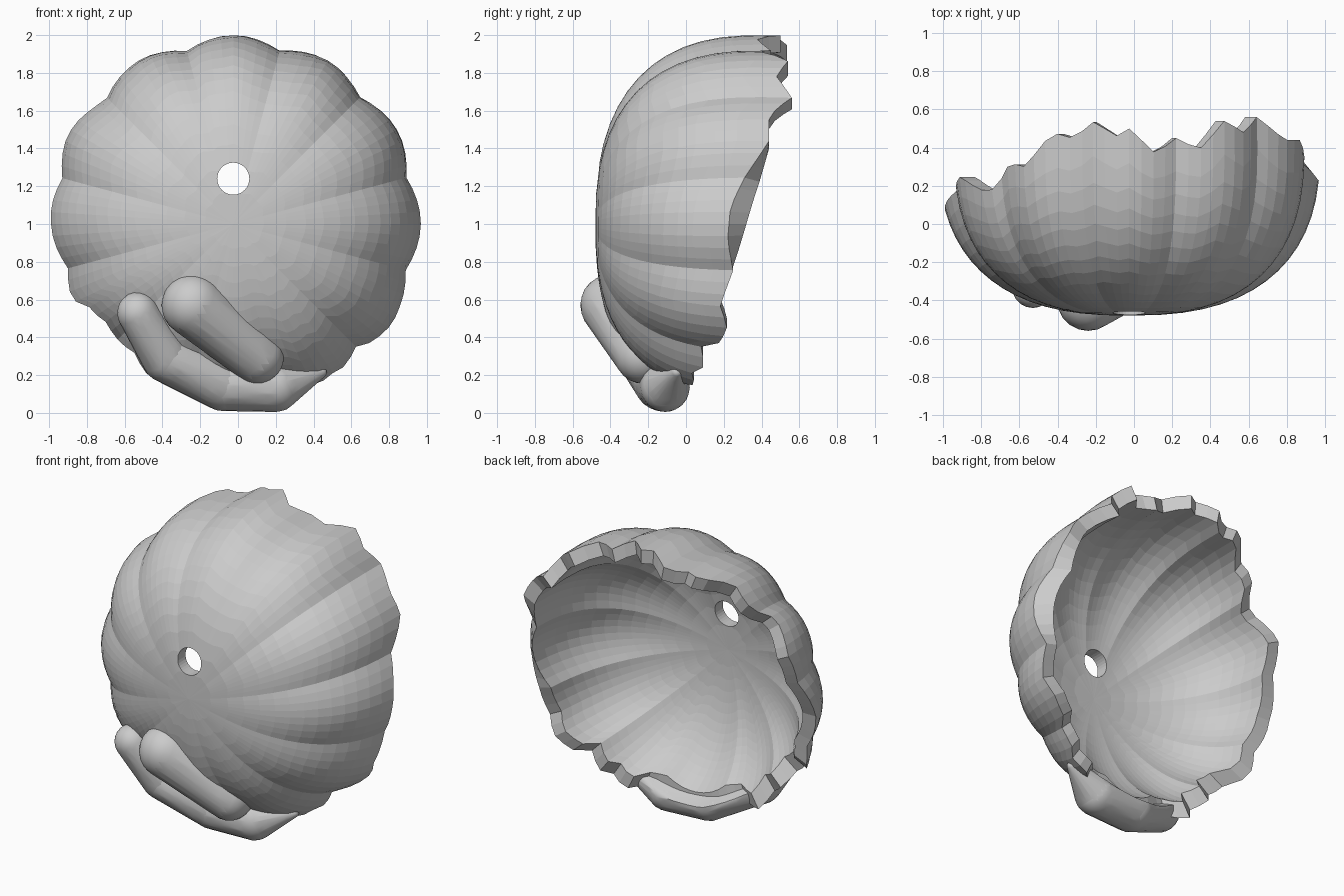
import bpy, bmesh, math
from mathutils import Vector

if "Cube" in bpy.data.objects:
    bpy.data.objects.remove(bpy.data.objects["Cube"])

CX, CY, CZ = -0.025, 0.40, 1.0      # centre of the ribbed squashed globe
DEPTH, RAD, E = 0.88, 1.0, 0.8      # half depth along y, radius, roundness
SEGS, ROWS, INNER = 96, 14, 0.91

# Broken rim: clockwise angle from the top (degrees) -> y of the edge
RIM = [(0, .50), (8, .37), (15, .45), (22, .39), (30, .54), (37.5, .48), (45, .56), (55, .44),
       (64, .44), (75, .31), (85, .235), (95, .22), (105, .25), (116, .18), (123, .22),
       (131, .18), (135, .08), (142, .10), (146, .03), (153, .05), (158, -.05), (172, -.06),
       (190, -.08), (202, -.13), (210, -.06), (217, -.14), (225, -.07), (232, -.15),
       (241, -.12), (245, .02), (258, .04), (270, .07), (283, .16), (297, .25), (310, .16),
       (320, .32), (327, .30), (336, .48), (342, .45), (350, .55), (355, .45), (360, .50)]
# Inside edge stands higher where the right lobe is chipped off flat
CHIP = [(p if not 64 < p[0] < 105 else (p[0], .25 + .19 * (105 - p[0]) / 41)) for p in RIM]


def lookup(table, ang):
    for (a0, y0), (a1, y1) in zip(table, table[1:]):
        if a0 <= ang <= a1:
            return y0 + (y1 - y0) * (ang - a0) / (a1 - a0)


def spow(v, e):
    return math.copysign(abs(v) ** e, v)


def make_object(name, bm, angle=None):
    bmesh.ops.recalc_face_normals(bm, faces=bm.faces)
    me = bpy.data.meshes.new(name)
    bm.to_mesh(me)
    bm.free()
    ob = bpy.data.objects.new(name, me)
    bpy.context.collection.objects.link(ob)
    bpy.ops.object.select_all(action='DESELECT')
    ob.select_set(True)
    bpy.context.view_layer.objects.active = ob
    if angle:
        bpy.ops.object.shade_smooth_by_angle(angle=math.radians(angle))
    return ob


def skin(bm, k, table):
    """One ribbed skin scaled by k; returns its columns of vertices."""
    pole = bm.verts.new((CX, CY - DEPTH * k, CZ))
    cols = []
    for i in range(SEGS):
        deg = 360 * i / SEGS
        th = math.radians(deg)
        rib = 1 - 0.05 * (1 - abs(math.cos(6 * th)))
        u = (CY - lookup(table, deg)) / (DEPTH * k)
        end = math.acos(spow(u, 1 / E))
        col = []
        for j in range(1, ROWS + 1):
            phi = end * j / ROWS
            r = RAD * k * rib * math.sin(phi) ** E
            y = CY - DEPTH * k * spow(math.cos(phi), E)
            col.append(bm.verts.new((CX + r * math.sin(th), y, CZ + r * math.cos(th))))
        cols.append(col)
    for a, b in zip(cols, cols[1:] + cols[:1]):
        bm.faces.new((pole, a[0], b[0]))
        for j in range(ROWS - 1):
            bm.faces.new((a[j], a[j + 1], b[j + 1], b[j]))
    return cols


# Broken ribbed shell, two skins joined along the jagged rim
bm = bmesh.new()
outer, inner = skin(bm, 1, RIM), skin(bm, INNER, CHIP)
for i in range(SEGS):
    n = (i + 1) % SEGS
    bm.faces.new((outer[i][-1], outer[n][-1], inner[n][-1], inner[i][-1]))
shell = make_object("ribbed_shell", bm)

# Round hole through the front
bpy.ops.mesh.primitive_cylinder_add(vertices=32, radius=0.085, depth=0.5,
                                    location=(CX, -0.45, 1.24), rotation=(math.pi / 2, 0, 0))
cutter = bpy.context.object
cutter.name = "hole_cutter"
cutter.hide_render = True
mod = shell.modifiers.new("hole", 'BOOLEAN')
mod.operation, mod.solver, mod.object = 'DIFFERENCE', 'EXACT', cutter
bpy.context.view_layer.objects.active = shell
bpy.ops.object.modifier_apply(modifier=mod.name)
bpy.data.objects.remove(cutter)


def capsule(name, a, ra, b, rb):
    """Hull of two balls, pushed out so it never pokes inside the shell."""
    bm = bmesh.new()
    for c, r in ((a, ra), (b, rb)):
        vs = bmesh.ops.create_icosphere(bm, subdivisions=3, radius=r)["verts"]
        bmesh.ops.translate(bm, verts=vs, vec=c)
    res = bmesh.ops.convex_hull(bm, input=bm.verts)
    drop = {g for g in res["geom_interior"] + res["geom_unused"]
            if isinstance(g, bmesh.types.BMVert)}
    bmesh.ops.delete(bm, geom=list(drop), context='VERTS')
    long = [e for e in bm.edges if e.calc_length() > 0.1]
    bmesh.ops.subdivide_edges(bm, edges=long, cuts=4)
    bmesh.ops.triangulate(bm, faces=bm.faces)
    centre = Vector((CX, CY, CZ))
    for v in bm.verts:
        d = v.co - centre
        m = (abs(d.y / DEPTH) ** 2.5 + (math.hypot(d.x, d.z) / RAD) ** 2.5) ** 0.4
        if m < 0.925:
            v.co = centre + d * (0.925 / m)
    return make_object(name, bm, 40)


# Thick upper lump
capsule("upper_lump", (-.24, -.395, .57), .165, (.10, -.23, .30), .145)
# Lower lump: a bent chain wrapping under the shell
chain = [((-.53, -.33, .53), .11), ((-.38, -.23, .29), .13), ((-.08, -.13, .15), .14),
         ((.20, -.11, .135), .13), ((.44, -.05, .215), .03)]
for i, ((a, ra), (b, rb)) in enumerate(zip(chain, chain[1:])):
    capsule("lower_lump_%d" % (i + 1), a, ra, b, rb)
